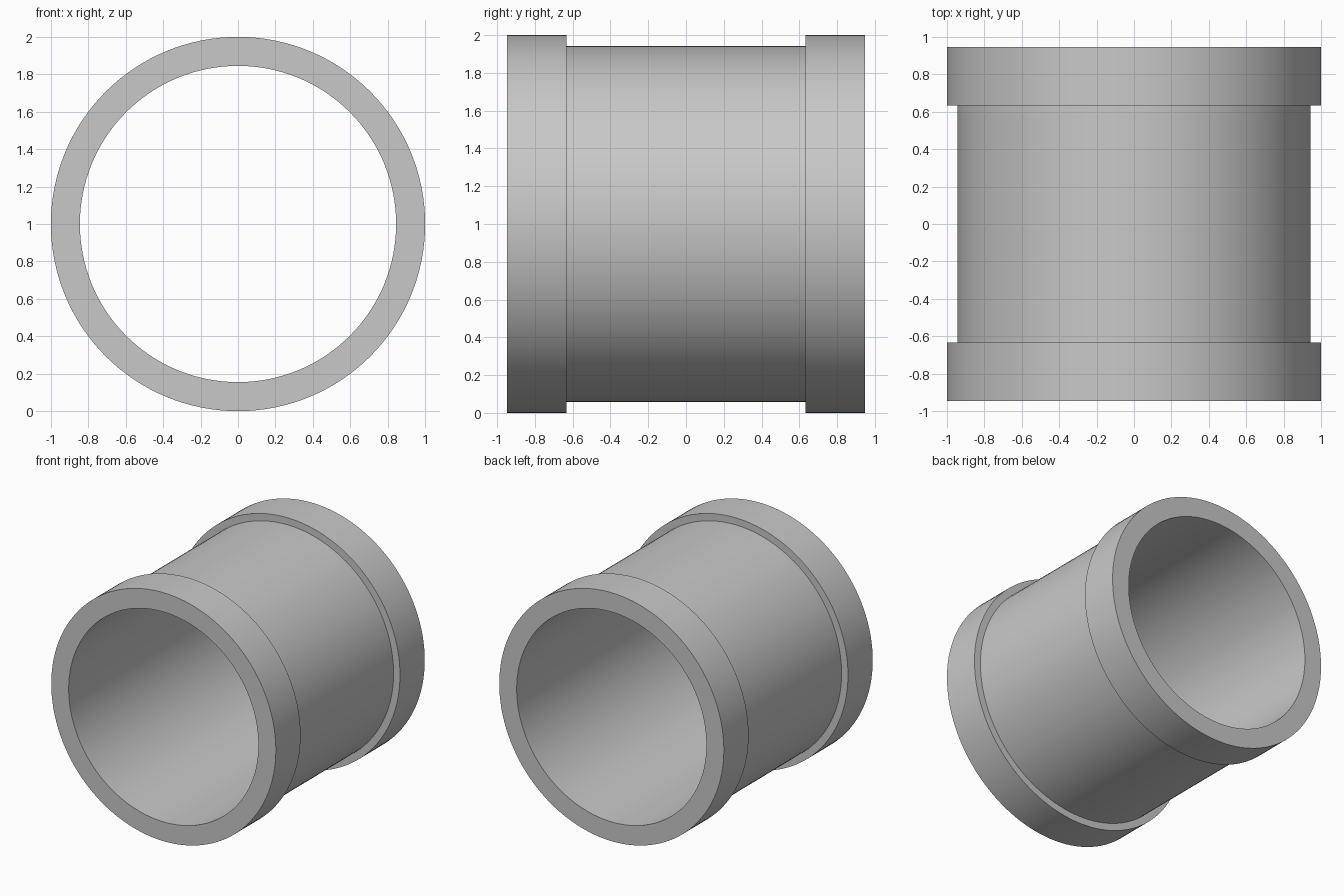
import bpy
import bmesh
from math import cos, sin, tau

cube = bpy.data.objects.get("Cube")
if cube:
    bpy.data.objects.remove(cube, do_unlink=True)

SIDES = 128
BORE, BARREL, COLLAR = 0.845, 0.943, 1.0
SHOULDER, END = 0.632, 0.947

grey = bpy.data.materials.new("plain grey")
grey.use_nodes = True
colour = (0.58, 0.58, 0.58, 1)
grey.diffuse_color = colour
grey.node_tree.nodes["Principled BSDF"].inputs["Base Color"].default_value = colour


def revolve(name, profile):
    """Turn a closed (radius, y) profile around the pipe's axis."""
    bm = bmesh.new()
    rings = []
    for i in range(SIDES):
        a = tau * i / SIDES
        rings.append([bm.verts.new((r * cos(a), y, COLLAR + r * sin(a)))
                      for r, y in profile])
    n = len(profile)
    for i, ring in enumerate(rings):
        following = rings[(i + 1) % SIDES]
        for j in range(n):
            k = (j + 1) % n
            bm.faces.new((ring[j], ring[k], following[k], following[j]))
    bmesh.ops.recalc_face_normals(bm, faces=bm.faces)
    mesh = bpy.data.meshes.new(name)
    bm.to_mesh(mesh)
    bm.free()
    mesh.materials.append(grey)
    obj = bpy.data.objects.new(name, mesh)
    bpy.context.collection.objects.link(obj)
    bpy.ops.object.select_all(action="DESELECT")
    obj.select_set(True)
    bpy.context.view_layer.objects.active = obj
    bpy.ops.object.shade_smooth_by_angle()
    return obj


# Hollow pipe: a thin barrel with a raised collar at each end
half = [(BORE, END), (COLLAR, END), (COLLAR, SHOULDER), (BARREL, SHOULDER)]
mirrored = [(r, -y) for r, y in reversed(half)]
revolve("pipe_with_end_collars", half + mirrored)
